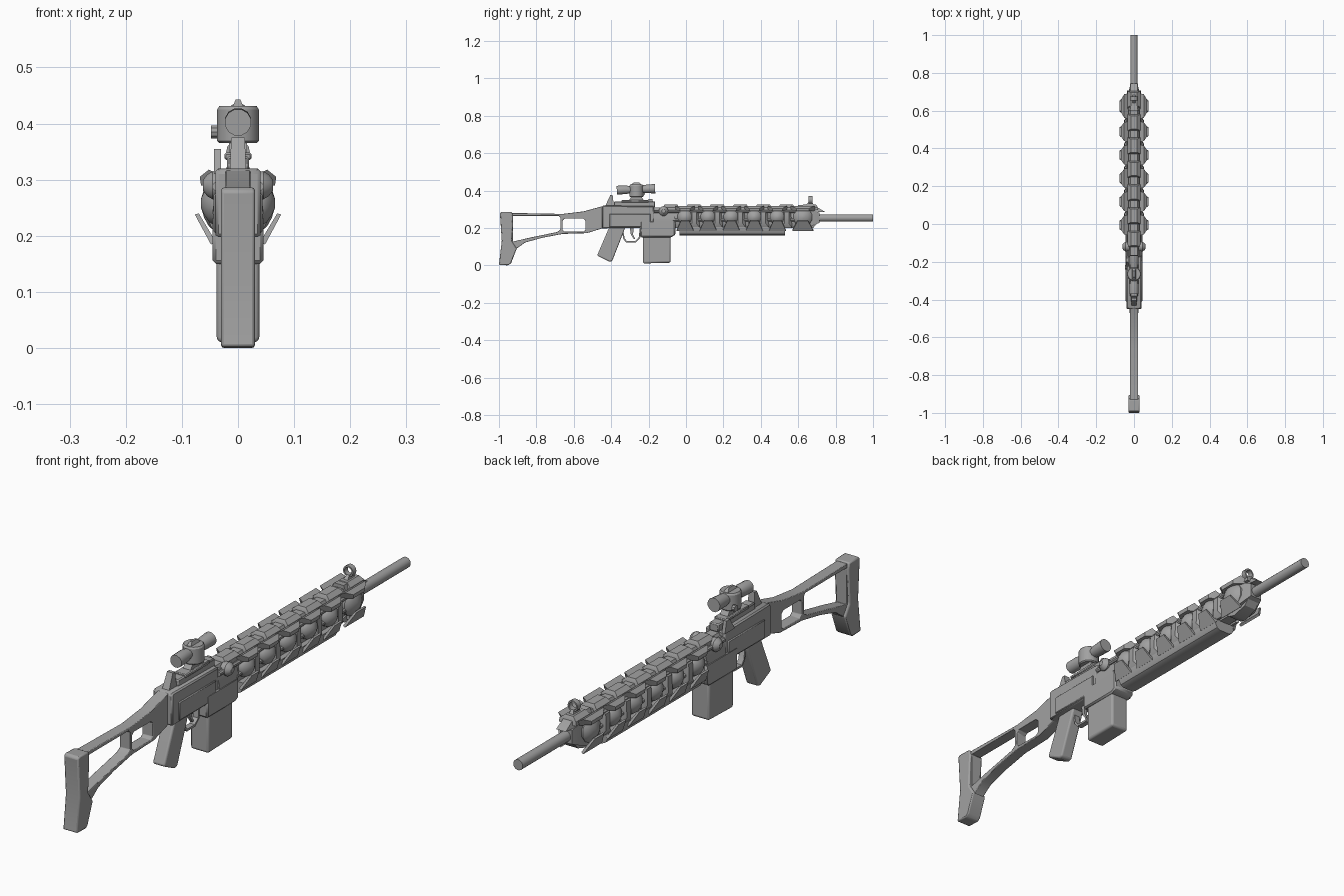
import bpy, bmesh, math
from mathutils import Vector, Matrix

if "Cube" in bpy.data.objects:
    bpy.data.objects.remove(bpy.data.objects["Cube"])

grey = bpy.data.materials.new("gunmetal_grey")
grey.diffuse_color = (0.36, 0.36, 0.36, 1)
grey.use_nodes = True
grey.node_tree.nodes["Principled BSDF"].inputs["Base Color"].default_value = grey.diffuse_color


def finish(name, bm, bevel=0, mirror=False, segs=1):
    bmesh.ops.recalc_face_normals(bm, faces=bm.faces)
    me = bpy.data.meshes.new(name)
    bm.to_mesh(me)
    bm.free()
    ob = bpy.data.objects.new(name, me)
    bpy.context.collection.objects.link(ob)
    me.materials.append(grey)
    if bevel:
        m = ob.modifiers.new("bevel", 'BEVEL')
        m.width, m.segments, m.limit_method = bevel, segs, 'ANGLE'
        m.angle_limit = math.radians(35)
    if mirror:
        m = ob.modifiers.new("mirror", 'MIRROR')
        m.use_clip = False
    bpy.ops.object.select_all(action='DESELECT')
    ob.select_set(True)
    bpy.context.view_layer.objects.active = ob
    bpy.ops.object.shade_smooth_by_angle(angle=math.radians(32))
    return ob


def slab(name, loops, half, bevel=0.004, segs=1):
    """Side profile (y, z) with optional holes, thickened across x."""
    cu = bpy.data.curves.new(name, 'CURVE')
    cu.dimensions, cu.fill_mode, cu.extrude = '2D', 'BOTH', half
    for pts in loops:
        sp = cu.splines.new('POLY')
        sp.points.add(len(pts) - 1)
        for p, (y, z) in zip(sp.points, pts):
            p.co = (y, z, 0, 1)
        sp.use_cyclic_u = True
    tmp = bpy.data.objects.new(name, cu)
    bpy.context.collection.objects.link(tmp)
    dg = bpy.context.evaluated_depsgraph_get()
    me = bpy.data.meshes.new_from_object(tmp.evaluated_get(dg))
    bm = bmesh.new()
    bm.from_mesh(me)
    bpy.data.objects.remove(tmp)
    bpy.data.meshes.remove(me)
    bmesh.ops.remove_doubles(bm, verts=bm.verts, dist=1e-5)
    bmesh.ops.transform(bm, verts=bm.verts,
                        matrix=Matrix(((0, 0, 1, 0), (1, 0, 0, 0), (0, 1, 0, 0), (0, 0, 0, 1))))
    return finish(name, bm, bevel, segs=segs)


def hull(name, pts, mirror=False, bevel=0, both=False):
    bm = bmesh.new()
    for x, y, z in pts:
        bm.verts.new((x, y, z))
        if both:
            bm.verts.new((-x, y, z))
    r = bmesh.ops.convex_hull(bm, input=bm.verts)
    bmesh.ops.delete(bm, geom=list({v for v in r["geom_interior"] + r["geom_unused"]
                                    if isinstance(v, bmesh.types.BMVert)}), context='VERTS')
    bmesh.ops.dissolve_limit(bm, angle_limit=0.01, verts=bm.verts, edges=bm.edges)
    return finish(name, bm, bevel, mirror)


def box(name, x0, x1, y0, y1, z0, z1, mirror=False, bevel=0):
    return hull(name, [(x, y, z) for x in (x0, x1) for y in (y0, y1) for z in (z0, z1)], mirror, bevel)


def lathe(name, prof, start, axis, sides=16, mirror=False):
    """Closed solid of revolution; prof is (distance along axis, radius)."""
    bm = bmesh.new()
    rot = Vector((0, 0, 1)).rotation_difference(Vector(axis)).to_matrix()
    rings = [[bm.verts.new(rot @ Vector((r * math.cos((i + .5) * math.tau / sides),
                                         r * math.sin((i + .5) * math.tau / sides), d)) + Vector(start))
              for i in range(sides)] for d, r in prof]
    for a, b in zip(rings, rings[1:]):
        for i in range(sides):
            bm.faces.new((a[i], a[i - 1], b[i - 1], b[i]))
    bm.faces.new(rings[0])
    bm.faces.new(rings[-1])
    return finish(name, bm, mirror=mirror)


# skeleton stock with two openings
slab("stock", [[(-.93, .28), (-.66, .275), (-.55, .288), (-.44, .318), (-.44, .2), (-.53, .172), (-.66, .168),
                (-.77, .147), (-.86, .122), (-.905, .09), (-.93, .05)],
               [(-.925, .265), (-.68, .265), (-.672, .255), (-.672, .19), (-.69, .178), (-.84, .147), (-.925, .127)],
               [(-.65, .25), (-.55, .25), (-.538, .24), (-.538, .188), (-.55, .18), (-.65, .18), (-.66, .19),
                (-.66, .24)]], .022, .005, 2)
slab("butt_plate", [[(-.995, .28), (-.985, .286), (-.93, .284), (-.925, .26), (-.932, .13), (-.905, .09),
                     (-.935, .012), (-.95, .0), (-1, .002), (-.985, .13)]], .03, .005, 2)

# receiver
slab("receiver", [[(-.45, .315), (-.44, .32), (-.17, .316), (-.17, .2), (-.24, .2), (-.45, .198)]], .04, .01)
box("receiver_lower_plate", -.044, .044, -.41, -.19, .205, .275, bevel=.003)
slab("magazine_well", [[(-.245, .235), (-.055, .235), (-.055, .165), (-.08, .15), (-.245, .15)]], .045, .006)
slab("magazine", [[(-.23, .2), (-.083, .2), (-.083, .014), (-.23, .01)]], .038, .009, 3)
box("top_mount_rail", -.02, .02, -.385, -.165, .31, .342, bevel=.004)
hull("rear_sight", [(.015, -.435, .31), (.015, -.385, .31), (.012, -.405, .375), (.012, -.392, .375)], both=True)
hull("charging_handle", [(x, y, z) for x in (-.043, -.03) for y, z in ((-.23, .31), (-.17, .31), (-.2, .355), (-.18, .355))])

# grip and trigger
slab("pistol_grip", [[(-.41, .205), (-.325, .205), (-.335, .175), (-.395, .022), (-.41, .02),
                      (-.475, .052), (-.47, .065)]], .025, .009, 3)
slab("trigger_guard", [[(-.345, .2), (-.335, .14), (-.32, .122), (-.27, .122), (-.245, .145), (-.24, .2),
                        (-.247, .2), (-.253, .147), (-.273, .13), (-.316, .13), (-.328, .144), (-.338, .2)]], .011, 0)
slab("trigger", [[(-.3, .2), (-.28, .2), (-.283, .165), (-.272, .142), (-.278, .14), (-.295, .165)]], .006, 0)

# sighting scope
lathe("scope_tube", [(0, .024), (.05, .024), (.07, .019), (.13, .019), (.15, .023), (.205, .026)],
      (0, -.37, .402), (0, 1, .04), 12)
lathe("scope_turret", [(0, .034), (.004, .038), (.06, .038), (.066, .034)], (0, -.265, .365), (0, 0, 1), 16)
hull("scope_top_ridge", [(.012, -.3, .425), (.012, -.23, .425), (.004, -.28, .443), (.004, -.25, .443)], both=True)
hull("scope_foot", [(.016, y, z) for y, z in ((-.31, .34), (-.22, .34), (-.29, .37), (-.24, .37))], both=True)
box("scope_clamp", -.024, .024, -.345, -.2, .335, .348, bevel=.003)
lathe("scope_side_knob", [(0, .012), (.012, .012)], (-.036, -.23, .385), (-1, 0, 0), 10)

# barrel and handguard core
lathe("barrel", [(0, .02), (.4, .02)], (0, .6, .253), (0, 1, 0), 16)
hull("handguard_core", [(x, y, z) for y in (-.18, .64) for x, z in ((.022, .2), (.034, .23), (.034, .28), (.02, .305))],
     both=True)
lathe("side_rod", [(0, .009), (.82, .009)], (.037, -.17, .288), (0, 1, 0), 8, True)
lathe("lower_rod", [(0, .009), (.7, .009)], (.037, -.07, .243), (0, 1, 0), 8, True)
hull("top_rail", [(x, y, z) for y in (-.17, .67) for x, z in ((.028, .292), (.018, .31))], both=True)
hull("lower_trough", [(x, y, z) for y in (-.035, .53)
                      for x, z in ((.022, .16), (.036, .167), (.045, .185), (.045, .205))], both=True)
lathe("chamber_bolt", [(0, .024), (.02, .026), (.03, .02), (.037, .01)], (.025, -.12, .29), (1, 0, 0), 12, True)
hull("chamber_block", [(x, y, z) for y in (-.175, -.06) for x, z in ((.04, .21), (.045, .25), (.03, .3))], both=True)

# teeth on the top rail, with webs below them on the sides
for i in range(7):
    y = -.08 + .1235 * i
    hull("rail_tooth", [(x, y + s * w, z) for s in (-1, 1)
                        for x, w, z in ((.036, .045, .295), (.034, .043, .31), (.017, .035, .324))], both=True)
    if 0 < i < 6:
        hull("side_web", [(x, y + s * w, z) for s in (-1, 1)
                          for x, w, z in ((.03, .022, .3), (.05, .012, .285), (.052, .012, .225),
                                          (.04, .03, .2), (.03, .022, .2))], True)

# domes with flared hoods above and thin flared brackets below
for i in range(6):
    y = -.005 + .1235 * i + (.012 if i == 5 else 0)
    k = 1.25 if i == 5 else 1
    lathe("side_dome", [(0, .042 * k), (.012, .041 * k), (.022, .034 * k), (.03, .022 * k), (.036, .008)],
          (.03, y, .258), (1, 0, 0), 12, True)
    hull("upper_hood", [(x, y + s * w * k, z) for s in (-1, 1)
                        for x, w, z in ((.03, .054, .306), (.052, .05, .318), (.068, .028, .305),
                                        (.066, .026, .29), (.03, .05, .29))], True)
    hull("lower_bracket", [(x, y + s * w * k, z) for s in (-1, 1)
                           for x, w, z in ((.04, .045, .19), (.048, .045, .184), (.07, .022, .24),
                                           (.077, .022, .238))], True)

# nose of the handguard
hull("nose_collar", [(x, y, z) for y, x, z in ((.6, .045, .2), (.6, .045, .3), (.66, .042, .205), (.66, .04, .305),
                                               (.715, .025, .228), (.715, .025, .28))], both=True)
hull("nose_top_fin", [(x, y, z) for x, y, z in ((.03, .6, .3), (.02, .6, .323), (.018, .69, .318), (.02, .745, .285),
                                                (.026, .7, .285))], both=True)
hull("nose_bottom_fin", [(x, y, z) for x, y, z in ((.035, .57, .21), (.03, .59, .19), (.028, .62, .182),
                                                   (.026, .68, .2), (.024, .71, .235))], both=True)

# ring front sight on its post
hull("front_sight_post", [(x, y, z) for x, y, z in ((.012, .63, .315), (.012, .69, .315), (.005, .655, .337),
                                                    (.005, .675, .337))], both=True)
bm = bmesh.new()
rings = [[bm.verts.new((r * math.cos(a), y, .35 + r * math.sin(a)))
          for a in [math.tau * i / 14 for i in range(14)]]
         for r, y in ((.021, .655), (.021, .675), (.015, .675), (.015, .655))]
for j in range(4):
    for i in range(14):
        bm.faces.new((rings[j][i - 1], rings[j][i], rings[j - 3][i], rings[j - 3][i - 1]))
finish("front_sight_ring", bm)
